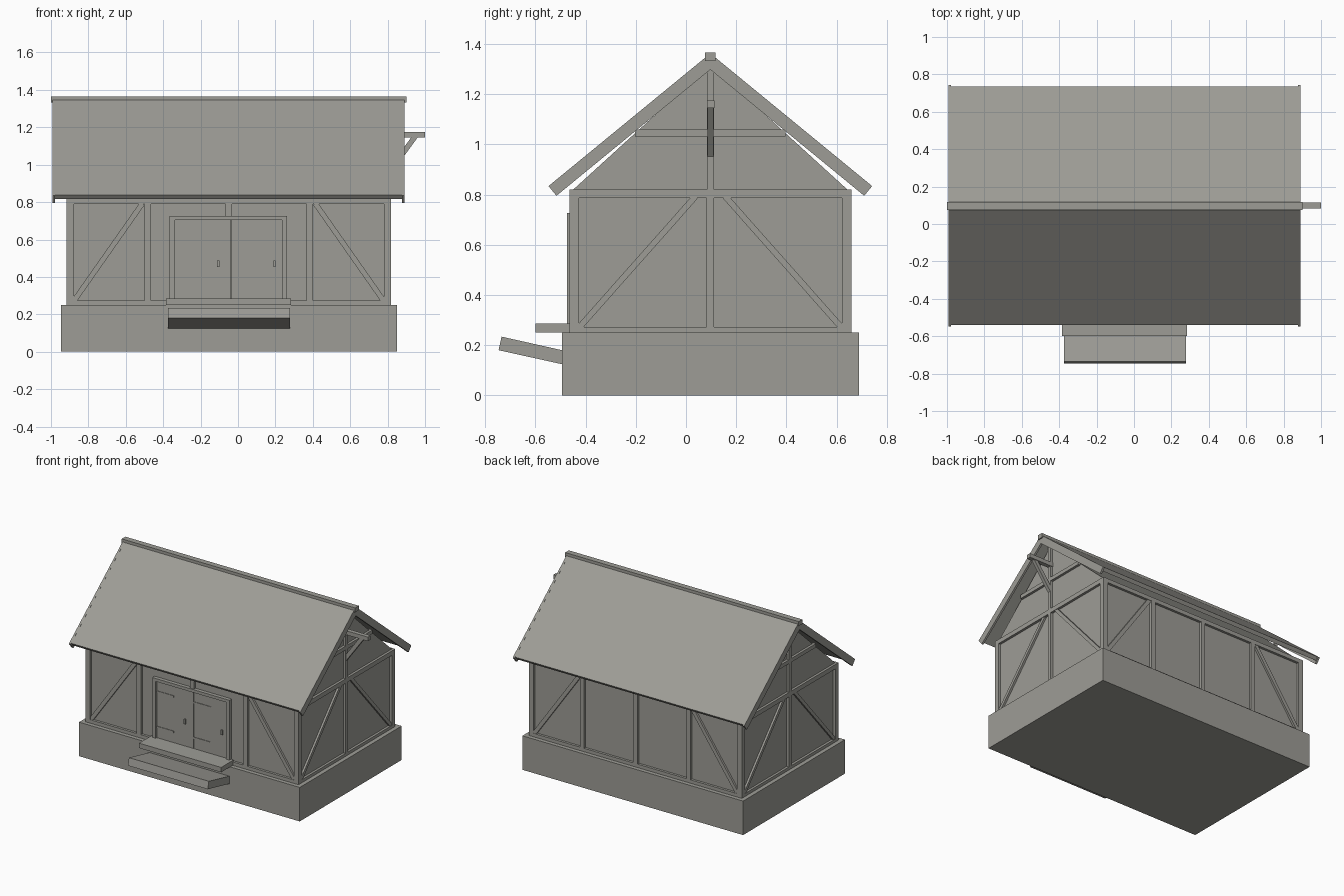
import bpy, bmesh
from mathutils import Vector

cube = bpy.data.objects.get("Cube")
if cube:
    bpy.data.objects.remove(cube, do_unlink=True)

stone = bpy.data.materials.new("warm_grey")
stone.use_nodes = True
COLOR = (0.34, 0.335, 0.305, 1)
stone.diffuse_color = COLOR
stone.node_tree.nodes["Principled BSDF"].inputs["Base Color"].default_value = COLOR


def prism(name, points, offset):
    """Extrude a flat polygon of 3D points along an offset."""
    bm = bmesh.new()
    face = bm.faces.new([bm.verts.new(p) for p in points])
    moved = bmesh.ops.extrude_face_region(bm, geom=[face])["geom"]
    bmesh.ops.translate(bm, vec=offset, verts=[v for v in moved if isinstance(v, bmesh.types.BMVert)])
    bmesh.ops.recalc_face_normals(bm, faces=bm.faces)
    mesh = bpy.data.meshes.new(name)
    bm.to_mesh(mesh)
    bm.free()
    mesh.materials.append(stone)
    obj = bpy.data.objects.new(name, mesh)
    bpy.context.collection.objects.link(obj)
    return obj


def box(name, x0, x1, y0, y1, z0, z1):
    return prism(name, [(x0, y0, z0), (x1, y0, z0), (x1, y1, z0), (x0, y1, z0)], (0, 0, z1 - z0))


def profile_x(name, x0, x1, yz):
    return prism(name, [(x0, y, z) for y, z in yz], (x1 - x0, 0, 0))


def brace(name, a, b, width, offset):
    """Diagonal bar from a to b, lying in the plane across the offset."""
    a, b, offset = Vector(a), Vector(b), Vector(offset)
    side = (b - a).cross(offset).normalized() * width / 2
    return prism(name, [a + side, b + side, b - side, a - side], offset)


# Main dimensions
CX, CY = -0.049, 0.097
HX, HY = 0.867, 0.562
X0, X1, Y0, Y1 = CX - HX, CX + HX, CY - HY, CY + HY
SILL, PLATE = 0.25, 0.82
IN = 0.018

# Foundation and wall body
box("foundation", CX - 0.898, CX + 0.898, CY - 0.592, CY + 0.592, 0, SILL)
box("wall_panels", X0 + IN, X1 - IN, Y0 + IN, Y1 - IN, SILL, PLATE - 0.003)
profile_x("gable_walls", X0 + IN, X1 - IN,
          [(CY - 0.55, PLATE - 0.003), (CY + 0.55, PLATE - 0.003), (CY, 1.318)])

# Corner posts
for x, sx in ((X0, 1), (X1, -1)):
    for y, sy in ((Y0, 1), (Y1, -1)):
        box("corner_post", *sorted((x, x + sx * 0.038)), *sorted((y, y + sy * 0.038)), SILL, PLATE)

# Timber framing on the two long walls
for side, y, d in (("front", Y0, 1), ("back", Y1, -1)):
    ys = sorted((y, y + d * 0.03))
    box(side + "_sill", X0, X1, *ys, SILL, 0.275)
    box(side + "_plate", X0, X1, *ys, 0.79, PLATE)
    for i in (-1, 0, 1):
        x = CX + i * HX / 2
        low = 0.71 if side == "front" and i == 0 else SILL
        box(side + "_post", x - 0.017, x + 0.017, *ys, low, 0.8)
    for s in (-1, 1):
        brace(side + "_brace", (CX + s * 0.828, y + d * 0.003, 0.272),
              (CX + s * 0.462, y + d * 0.003, 0.793), 0.028, (0, d * 0.025, 0))

# Timber framing on the two gable ends
for side, x, d in (("left", X1, -1), ("right", X0, 1)):
    xs = sorted((x, x + d * 0.03))
    box(side + "_sill", *xs, Y0, Y1, SILL, 0.272)
    box(side + "_plate", *xs, Y0, Y1, 0.787, PLATE)
    box(side + "_post", *xs, CY - 0.015, CY + 0.015, SILL, PLATE)
    box(side + "_king_post", *xs, CY - 0.014, CY + 0.014, 0.81, 1.315)
    box(side + "_tie_beam", *xs, CY - 0.3, CY + 0.3, 1.032, 1.06)
    for s in (-1, 1):
        brace(side + "_brace", (x + d * 0.003, CY + s * 0.525, 0.268),
              (x + d * 0.003, CY + s * 0.06, 0.792), 0.024, (d * 0.025, 0, 0))


# Roof: sheet, barge boards and ridge
def chevron(thick, half, peak):
    slope = 0.82
    n = Vector((slope, 1)).normalized()
    eave = peak - half * slope
    iy, iz = half - n.x * thick, eave - n.y * thick
    return [(CY - half, eave), (CY, peak), (CY + half, eave),
            (CY + iy, iz), (CY, peak - thick / n.y), (CY - iy, iz)]


profile_x("roof_sheet", -0.99, 0.888, chevron(0.028, 0.638, 1.362))
for x in (-0.993, 0.876):
    profile_x("barge_board", x, x + 0.015, chevron(0.05, 0.645, 1.363))
box("ridge_cap", -1.0, 0.9, CY - 0.021, CY + 0.021, 1.333, 1.366)

# Hoist beam with its strut
box("hoist_beam", X1 - IN, 1.0, CY - 0.014, CY + 0.017, 1.145, 1.175)
brace("hoist_strut", (X1 - 0.01, CY - 0.012, 0.96), (0.95, CY - 0.012, 1.155), 0.028, (0, 0.024, 0))

# Double door
DX0, DX1, DF = -0.365, 0.262, Y0 - 0.009
for x in (DX0, DX1 - 0.027):
    box("door_jamb", x, x + 0.027, DF, Y0 + 0.03, SILL, 0.725)
box("door_lintel", DX0, DX1, DF, Y0 + 0.03, 0.704, 0.726)
for i, x in enumerate((DX0 + 0.027, -0.035)):
    right = (-0.038, DX1 - 0.027)[i]
    box("door_leaf", x, right, Y0 + 0.004, Y0 + 0.03, SILL, 0.705)
    for z in (0.36, 0.62):
        box("hinge_strap", x, x + 0.14, Y0, Y0 + 0.006, z, z + 0.012)
for x in (-0.105, 0.195):
    box("door_handle", x - 0.006, x + 0.006, Y0 - 0.008, Y0 + 0.006, 0.452, 0.487)

# Doorstep and tilted lower step
box("doorstep", -0.385, 0.283, -0.6, Y0 + 0.01, SILL, 0.286)
profile_x("lower_step", -0.373, 0.277,
          [(-0.747, 0.18), (-0.735, 0.234), (-0.45, 0.17), (-0.462, 0.117)])
